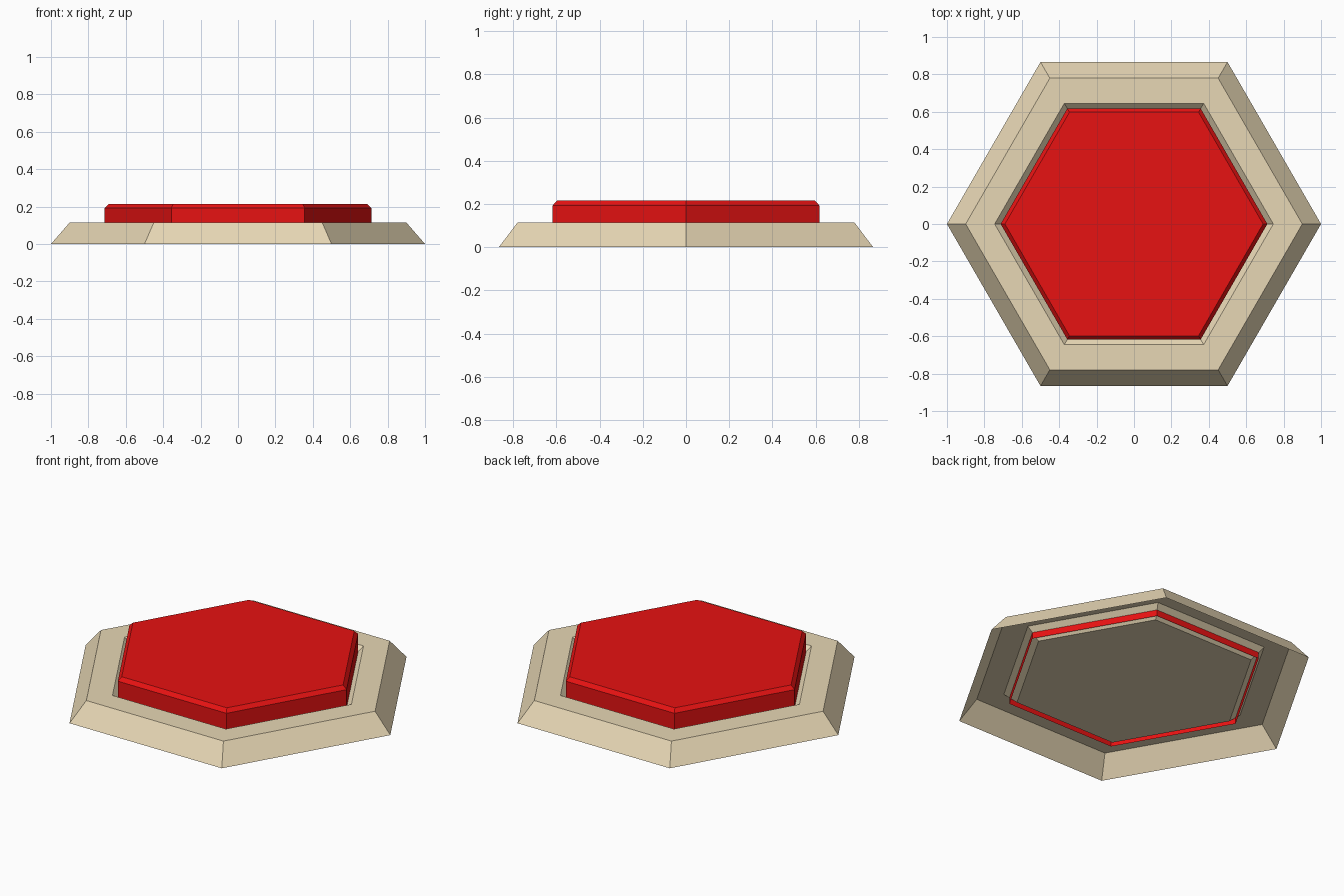
import bpy, bmesh
from math import cos, sin, pi

if "Cube" in bpy.data.objects:
    bpy.data.objects.remove(bpy.data.objects["Cube"])


def material(name, color):
    m = bpy.data.materials.new(name)
    m.diffuse_color = (*color, 1)
    m.use_nodes = True
    m.node_tree.nodes["Principled BSDF"].inputs["Base Color"].default_value = m.diffuse_color
    return m


def hex_shell(name, profile, mat, flip_cap=False):
    """Open hexagonal shell through (radius, z) rings; the last ring is capped."""
    bm = bmesh.new()
    rings = [[bm.verts.new((r * cos(i * pi / 3), r * sin(i * pi / 3), z))
              for i in range(6)] for r, z in profile]
    for a, b in zip(rings, rings[1:]):
        for i in range(6):
            j = (i + 1) % 6
            bm.faces.new((a[i], a[j], b[j], b[i]))
    bm.faces.new(rings[-1])
    me = bpy.data.meshes.new(name)
    bm.to_mesh(me)
    bm.free()
    me.materials.append(mat)
    ob = bpy.data.objects.new(name, me)
    bpy.context.collection.objects.link(ob)
    return ob


beige = material("beige", (0.80, 0.68, 0.46))
red = material("red", (0.80, 0.006, 0.006))

# Sloped base, open underneath, with a tapered recess in its top
hex_shell("base", [(1.0, 0), (0.9, 0.115), (0.745, 0.115), (0.67, 0.05)], beige)

# Push plate with a chamfered top edge, sunk into the recess
hex_shell("plate", [(0.713, 0.05), (0.713, 0.193), (0.69, 0.215)], red)
